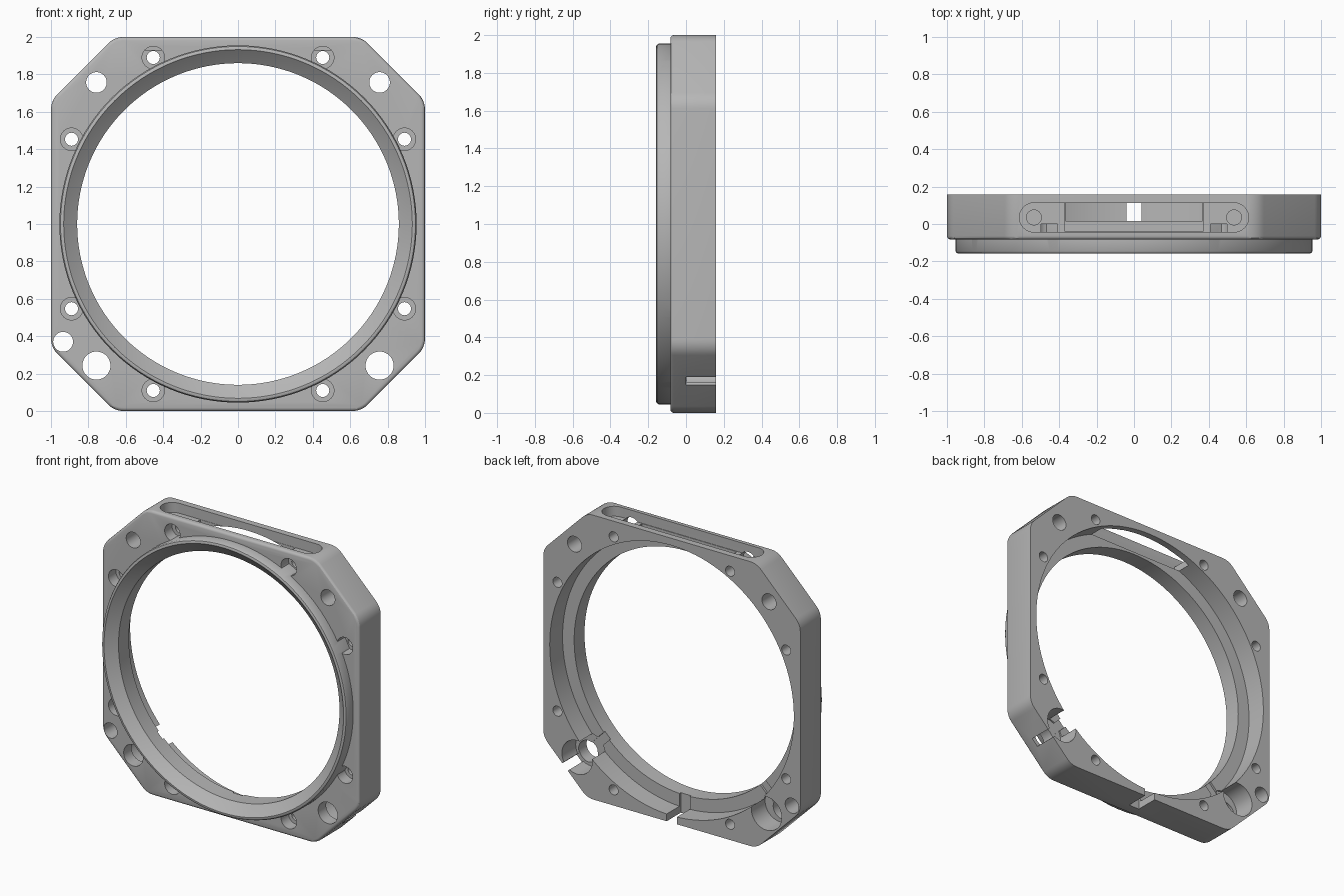
import bpy, bmesh, math
from mathutils import Matrix, Vector

cube = bpy.data.objects.get("Cube")
if cube:
    bpy.data.objects.remove(cube, do_unlink=True)

FRONT, PLATE, BACK = -0.158, -0.083, 0.158   # depth of ring front, plate front, plate back
LEDGE = 0.015                                # seat at the bottom of the rear bore
C = 1.0                                      # bore centre height

grey = bpy.data.materials.new("satin grey")
grey.use_nodes = True
grey.diffuse_color = (0.47, 0.47, 0.47, 1)
grey.node_tree.nodes["Principled BSDF"].inputs["Base Color"].default_value = (0.47, 0.47, 0.47, 1)


def make(name, bm):
    bmesh.ops.recalc_face_normals(bm, faces=bm.faces[:])
    mesh = bpy.data.meshes.new(name)
    bm.to_mesh(mesh)
    bm.free()
    mesh.materials.append(grey)
    ob = bpy.data.objects.new(name, mesh)
    bpy.context.collection.objects.link(ob)
    return ob


def cylinder(x, z, r, y0, y1, seg=48):
    """Cylinder lying along y."""
    bm = bmesh.new()
    bmesh.ops.create_cone(bm, cap_ends=True, segments=seg, radius1=r, radius2=r, depth=y1 - y0,
                          matrix=Matrix.Translation((x, (y0 + y1) / 2, z)) @ Matrix.Rotation(math.pi / 2, 4, 'X'))
    return make("cutter", bm)


def box(x0, x1, y0, y1, z0, z1, turn=0.0, origin=(0, 0, 0)):
    """Box, optionally turned about y and placed at an origin."""
    bm = bmesh.new()
    bmesh.ops.create_cube(bm, size=1)
    for v in bm.verts:
        v.co = Vector(((x0, x1)[v.co.x > 0], (y0, y1)[v.co.y > 0], (z0, z1)[v.co.z > 0]))
    bm.transform(Matrix.Translation(origin) @ Matrix.Rotation(turn, 4, 'Y'))
    return make("cutter", bm)


def prism(points, axis, depth):
    """Solid made by extruding a flat outline along an axis."""
    bm = bmesh.new()
    face = bm.faces.new([bm.verts.new(p) for p in points])
    out = bmesh.ops.extrude_face_region(bm, geom=[face])
    verts = [g for g in out["geom"] if isinstance(g, bmesh.types.BMVert)]
    bmesh.ops.translate(bm, verts=verts, vec=Vector(axis) * depth)
    return bm


def combine(target, tool, operation='DIFFERENCE'):
    mod = target.modifiers.new("combine", 'BOOLEAN')
    mod.operation, mod.solver, mod.object = operation, 'EXACT', tool
    graph = bpy.context.evaluated_depsgraph_get()
    mesh = bpy.data.meshes.new_from_object(target.evaluated_get(graph))
    target.modifiers.clear()
    target.data = mesh
    bpy.data.objects.remove(tool, do_unlink=True)


# Octagonal plate with rounded corners and a softened front rim
outline = []
for k in range(4):
    turn = Matrix.Rotation(k * math.pi / 2, 2)
    for corner, start in (((1, 0.66), 0), ((0.66, 1), 45)):
        normal = math.radians(start + 22.5)
        radius = 0.12
        centre = Vector(corner) - Vector((math.cos(normal), math.sin(normal))) * radius / math.cos(math.pi / 8)
        for i in range(7):
            a = math.radians(start + 45 * i / 6)
            p = turn @ (centre + radius * Vector((math.cos(a), math.sin(a))))
            outline.append((p.x, PLATE, C + p.y))
bm = prism(outline, (0, 1, 0), BACK - PLATE)
bm.normal_update()
rim = [e for e in bm.edges if all(abs(v.co.y - PLATE) < 1e-5 for v in e.verts)]
bmesh.ops.bevel(bm, geom=rim, offset=0.018, segments=3, profile=0.5, affect='EDGES')
frame = make("mounting_frame", bm)
combine(frame, cylinder(0, C, 0.9, -0.3, 0.3, 128))

# Eight screw holes: counterbores first so that the ring stays whole over them
screws = [(sx * x, C + sz * z) for sx in (-1, 1) for sz in (-1, 1) for x, z in ((0.453, 0.89), (0.89, 0.453))]
for x, z in screws:
    combine(frame, cylinder(x, z, 0.06, -0.3, 0.0, 32))

# Front ring turned from a profile of (radius, depth)
profile = [(0.86, 0.05), (0.86, -0.1), (0.928, FRONT + 0.004), (0.932, FRONT), (0.94, FRONT),
           (0.949, FRONT + 0.004), (0.955, FRONT + 0.015), (0.955, 0.05)]
SEG = 128
bm = bmesh.new()
rows = []
for s in range(SEG):
    a = 2 * math.pi * s / SEG
    rows.append([bm.verts.new((r * math.cos(a), y, C + r * math.sin(a))) for r, y in profile])
for s in range(SEG):
    p, q = rows[s], rows[(s + 1) % SEG]
    for i in range(len(profile)):
        j = (i + 1) % len(profile)
        bm.faces.new((p[i], p[j], q[j], q[i]))
combine(frame, make("front_ring", bm), 'UNION')

# Rear bore down to the ledge
combine(frame, cylinder(0, C, 0.95, LEDGE, 0.3, 128))

# Through holes
for x, z in screws:
    combine(frame, cylinder(x, z, 0.035, -0.3, 0.3, 32))
for side in (-1, 1):
    combine(frame, cylinder(side * 0.757, C + 0.757, 0.055, -0.3, 0.3))
    combine(frame, cylinder(side * 0.757, C - 0.757, 0.075, -0.3, 0.3))
    # Rear counterbore and diagonal slot at the lower corners
    combine(frame, cylinder(side * 0.737, C - 0.737, 0.118, 0.005, 0.3))
    reach = 1.4 if side > 0 else 1.04
    combine(frame, box(-0.03, 0.03, 0, 0.3, -reach, -0.8, -side * math.pi / 4, (0, 0, C)))
combine(frame, cylinder(-0.935, 0.37, 0.053, -0.3, 0.3))

# Slit through the bottom edge
combine(frame, box(-0.04, 0.04, 0, 0.3, -0.1, 0.2))

# Rounded pocket in the top edge, open to the bore in the middle
MID, R = 0.035, 0.078
slot = []
for side in (1, -1):
    for i in range(17):
        a = -math.pi / 2 + math.pi * i / 16
        slot.append((side * (0.535 + R * math.cos(a)), MID + side * R * math.sin(a), 1.93))
combine(frame, make("cutter", prism(slot, (0, 0, 1), 0.2)))
combine(frame, box(-0.37, 0.37, MID - R + 0.004, MID + R - 0.002, 1.877, 2.1))
for side in (-1, 1):
    bm = bmesh.new()
    bmesh.ops.create_cone(bm, cap_ends=True, segments=32, radius1=0.04, radius2=0.04, depth=0.2,
                          matrix=Matrix.Translation((side * 0.535, MID, 1.95)))
    combine(frame, make("cutter", bm))

# Smooth shading with crisp edges
bpy.ops.object.select_all(action='DESELECT')
frame.select_set(True)
bpy.context.view_layer.objects.active = frame
bpy.ops.object.shade_smooth_by_angle(angle=math.radians(30))
